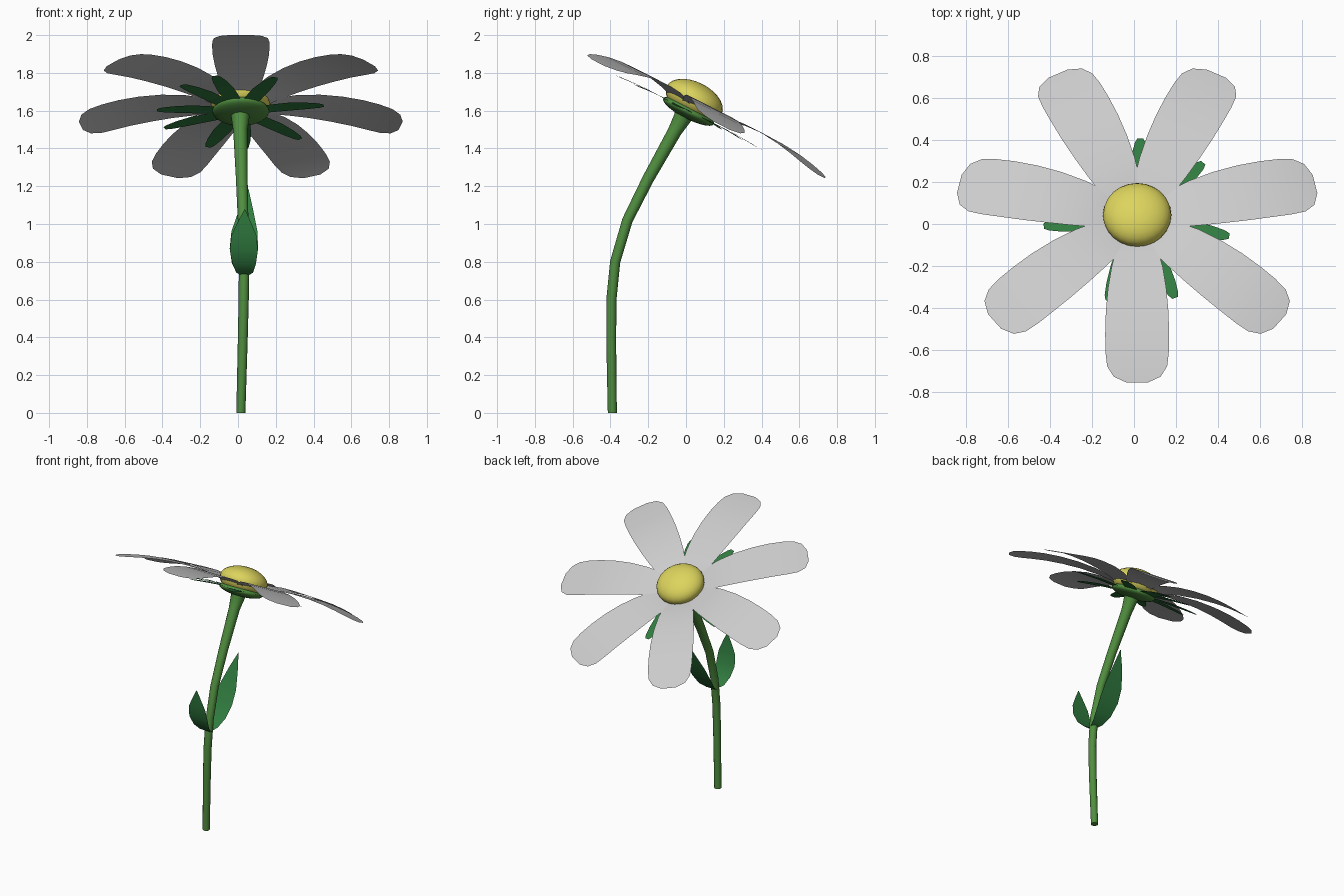
import bpy, bmesh, math
from mathutils import Vector, Matrix

if "Cube" in bpy.data.objects:
    bpy.data.objects.remove(bpy.data.objects["Cube"])

TILT = math.radians(27)
HEAD = Matrix.Translation((0.015, 0.02, 1.61)) @ Matrix.Rotation(-TILT, 4, 'X')


def material(name, rgb):
    m = bpy.data.materials.new(name)
    m.diffuse_color = (*rgb, 1)
    m.use_nodes = True
    m.node_tree.nodes["Principled BSDF"].inputs["Base Color"].default_value = m.diffuse_color
    return m


STEM = material("stem_green", (0.08, 0.27, 0.05))
LEAF = material("leaf_green", (0.03, 0.2, 0.05))
YELLOW = material("disc_yellow", (0.72, 0.66, 0.11))


def finish(name, bm, mat=None, matrix=Matrix.Identity(4)):
    me = bpy.data.meshes.new(name)
    for f in bm.faces:
        f.smooth = True
    bm.to_mesh(me)
    bm.free()
    ob = bpy.data.objects.new(name, me)
    ob.matrix_world = matrix
    bpy.context.collection.objects.link(ob)
    if mat:
        me.materials.append(mat)
    return ob


def blade(name, rows, mat=None, matrix=Matrix.Identity(4), flip=False):
    """Thin sheet running along y: rows of (y, z, half width, x offset)."""
    bm = bmesh.new()
    grid = [[bm.verts.new((x + w * k / 2, y, z)) for k in range(-2, 3)]
            for y, z, w, x in rows]
    for a, b in zip(grid, grid[1:]):
        for k in range(4):
            f = [a[k], a[k + 1], b[k + 1], b[k]]
            bm.faces.new(f[::-1] if flip else f)
    bmesh.ops.remove_doubles(bm, verts=bm.verts, dist=1e-5)
    return finish(name, bm, mat, matrix)


def ball(name, mat, radius, height, offset):
    bm = bmesh.new()
    bmesh.ops.create_uvsphere(bm, u_segments=24, v_segments=14, radius=1)
    bmesh.ops.transform(bm, verts=bm.verts,
                        matrix=Matrix.Diagonal((radius, radius, height, 1)))
    finish(name, bm, mat, HEAD @ Matrix.Translation((0, 0, offset)))


# Seven arched petals with blunt tips
petal = [(0.08, 0.01, 0.07, 0), (0.17, 0.035, 0.098, 0), (0.28, 0.053, 0.122, 0),
         (0.40, 0.06, 0.139, 0), (0.52, 0.057, 0.149, 0), (0.63, 0.047, 0.152, 0),
         (0.72, 0.032, 0.151, 0), (0.79, 0.017, 0.143, 0), (0.84, 0.005, 0.112, 0),
         (0.868, -0.003, 0.05, 0)]
for i in range(7):
    spin = Matrix.Rotation(math.pi + i * math.tau / 7, 4, 'Z')
    blade(f"petal_{i + 1}", petal, None, HEAD @ spin)

# Green sepals under the petals
sepal = [(0.06, -0.02, 0.03, 0), (0.16, -0.012, 0.044, 0), (0.26, -0.01, 0.046, 0),
         (0.36, -0.014, 0.037, 0), (0.42, -0.018, 0.026, 0), (0.445, -0.02, 0.014, 0)]
for i, deg in enumerate((88, 45, -10, -66, -108, -135, -177, 155, 113)):
    spin = Matrix.Rotation(math.radians(deg - 90), 4, 'Z')
    blade(f"sepal_{i + 1}", sepal, LEAF, HEAD @ spin)

# Yellow centre and the green cup beneath it
ball("flower_centre", YELLOW, 0.163, 0.095, 0.052)
ball("flower_cup", STEM, 0.15, 0.04, -0.015)

# Bent stem, flaring towards the head
path = [(0.015, -0.39, 0, 0.024), (0.025, -0.396, 0.38, 0.026), (0.03, -0.395, 0.6, 0.027),
        (0.032, -0.375, 0.8, 0.027), (0.027, -0.31, 1.02, 0.028), (0.02, -0.2, 1.24, 0.031),
        (0.012, -0.06, 1.49, 0.037), (0.012, -0.02, 1.56, 0.047), (0.012, 0.0, 1.605, 0.06)]
bm = bmesh.new()
rings = []
for i, (x, y, z, r) in enumerate(path):
    a, b = path[max(i - 1, 0)], path[min(i + 1, len(path) - 1)]
    d = Vector(b[:3]) - Vector(a[:3])
    if i == 0:
        d = Vector((0, 0, 1))
    side = Vector((0, 1, 0)).cross(d).normalized()
    up = d.normalized().cross(side)
    rings.append([bm.verts.new(Vector((x, y, z)) + r * (math.cos(t) * side + math.sin(t) * up))
                  for t in (k * math.tau / 12 for k in range(12))])
for a, b in zip(rings, rings[1:]):
    for k in range(12):
        bm.faces.new((a[k], a[(k + 1) % 12], b[(k + 1) % 12], b[k]))
bm.faces.new(rings[0][::-1])
bm.faces.new(rings[-1])
stem = finish("stem", bm, STEM)
bpy.context.view_layer.objects.active = stem
stem.select_set(True)
bpy.ops.object.shade_smooth_by_angle(angle=math.radians(40))

# Two pointed leaves clasping the stem
blade("leaf_front", [(-0.38, 0.725, 0.015, 0.037), (-0.425, 0.743, 0.045, 0.035),
                     (-0.47, 0.79, 0.062, 0.033), (-0.502, 0.86, 0.074, 0.031),
                     (-0.518, 0.94, 0.066, 0.031), (-0.525, 1.01, 0.035, 0.033),
                     (-0.53, 1.08, 0.0, 0.036)], LEAF, flip=True)
blade("leaf_back", [(-0.395, 0.725, 0.015, 0.035), (-0.34, 0.742, 0.04, 0.033),
                    (-0.28, 0.79, 0.063, 0.031), (-0.22, 0.87, 0.075, 0.031),
                    (-0.17, 0.96, 0.069, 0.034), (-0.115, 1.08, 0.036, 0.043),
                    (-0.072, 1.188, 0.0, 0.055)], LEAF)
